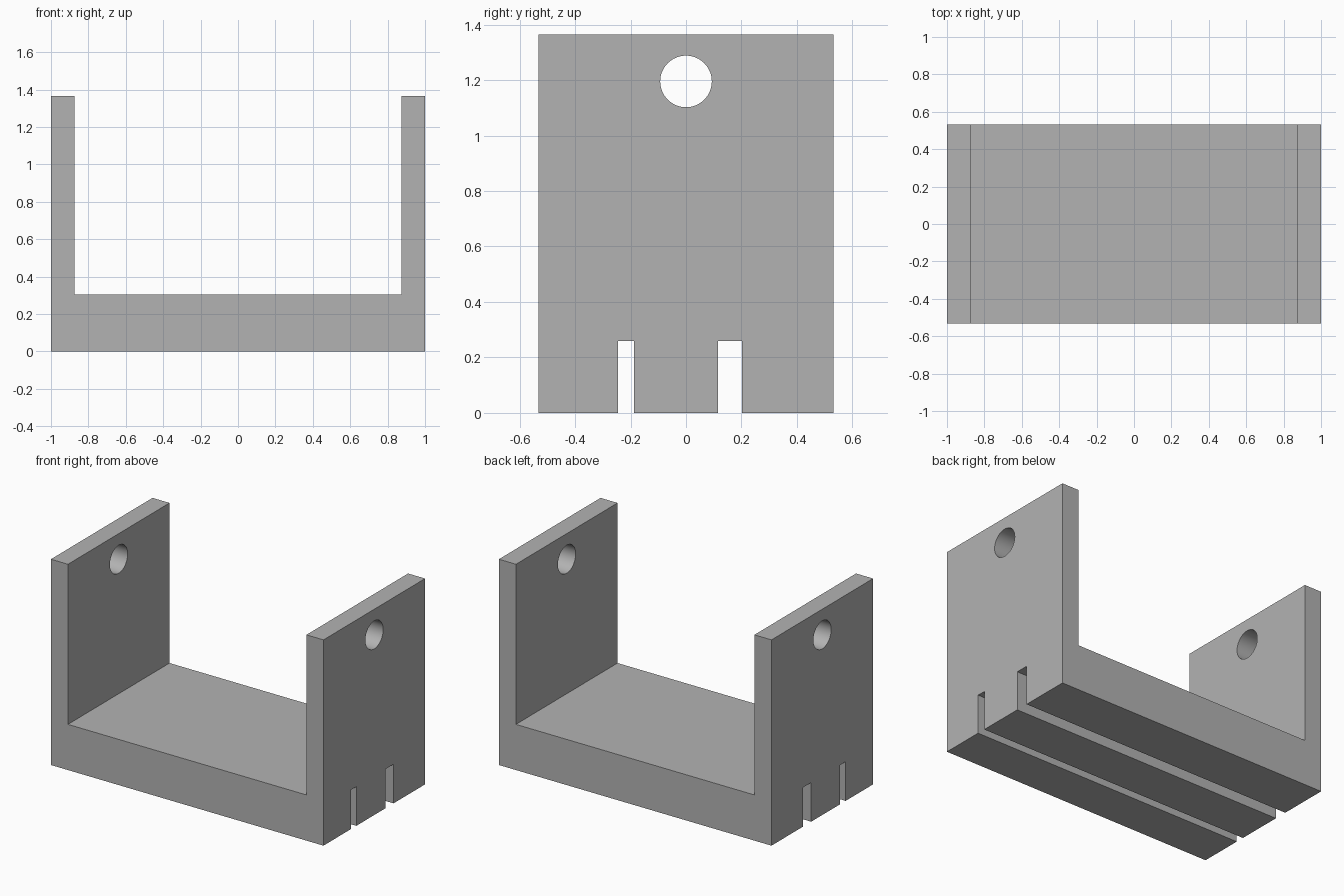
import bpy
import math

cube = bpy.data.objects.get("Cube")
if cube:
    bpy.data.objects.remove(cube, do_unlink=True)

WIDTH, DEPTH, HEIGHT = 2.0, 1.065, 1.365
WALL, FLOOR = 0.125, 0.303
SLOT_TOP = 0.26
HOLE_Z, HOLE_R = 1.195, 0.093

grey = bpy.data.materials.new("plain grey")
grey.use_nodes = True
grey.diffuse_color = (0.45, 0.45, 0.45, 1)
grey.node_tree.nodes["Principled BSDF"].inputs["Base Color"].default_value = grey.diffuse_color


def cut(target, cutter):
    """Subtract the cutter from the target, then discard it."""
    cutter.hide_render = True
    mod = target.modifiers.new("cut", 'BOOLEAN')
    mod.operation = 'DIFFERENCE'
    mod.solver = 'EXACT'
    mod.object = cutter
    bpy.ops.object.select_all(action='DESELECT')
    target.select_set(True)
    bpy.context.view_layer.objects.active = target
    bpy.ops.object.modifier_apply(modifier=mod.name)
    bpy.data.objects.remove(cutter, do_unlink=True)


# U-shaped bracket: profile in XZ, extruded along Y
half, inner, y = WIDTH / 2, WIDTH / 2 - WALL, DEPTH / 2
profile = [(-half, 0), (half, 0), (half, HEIGHT), (inner, HEIGHT),
           (inner, FLOOR), (-inner, FLOOR), (-inner, HEIGHT), (-half, HEIGHT)]
n = len(profile)
verts = [(px, side, pz) for side in (-y, y) for px, pz in profile]
faces = [list(range(n)), list(range(2 * n - 1, n - 1, -1))]
faces += [[i, i + n, (i + 1) % n + n, (i + 1) % n] for i in range(n)]
mesh = bpy.data.meshes.new("bracket")
mesh.from_pydata(verts, [], faces)
mesh.materials.append(grey)
bracket = bpy.data.objects.new("bracket", mesh)
bpy.context.collection.objects.link(bracket)

# Two slots along the underside, one narrow and one wide
for y0, y1 in ((-0.245, -0.188), (0.116, 0.202)):
    bpy.ops.mesh.primitive_cube_add(size=1, location=(0, (y0 + y1) / 2, 0))
    slot = bpy.context.object
    slot.name = "slot_cutter"
    slot.scale = (WIDTH * 1.2, y1 - y0, SLOT_TOP * 2)
    slot.data.materials.append(grey)
    bpy.context.view_layer.update()
    cut(bracket, slot)

# Round hole through both walls
bpy.ops.mesh.primitive_cylinder_add(vertices=64, radius=HOLE_R, depth=WIDTH * 1.2,
                                    location=(0, 0, HOLE_Z), rotation=(0, math.pi / 2, 0))
hole = bpy.context.object
hole.name = "hole_cutter"
hole.data.materials.append(grey)
cut(bracket, hole)

# Flat walls, smooth hole
bpy.ops.object.shade_smooth_by_angle(angle=math.radians(30))
